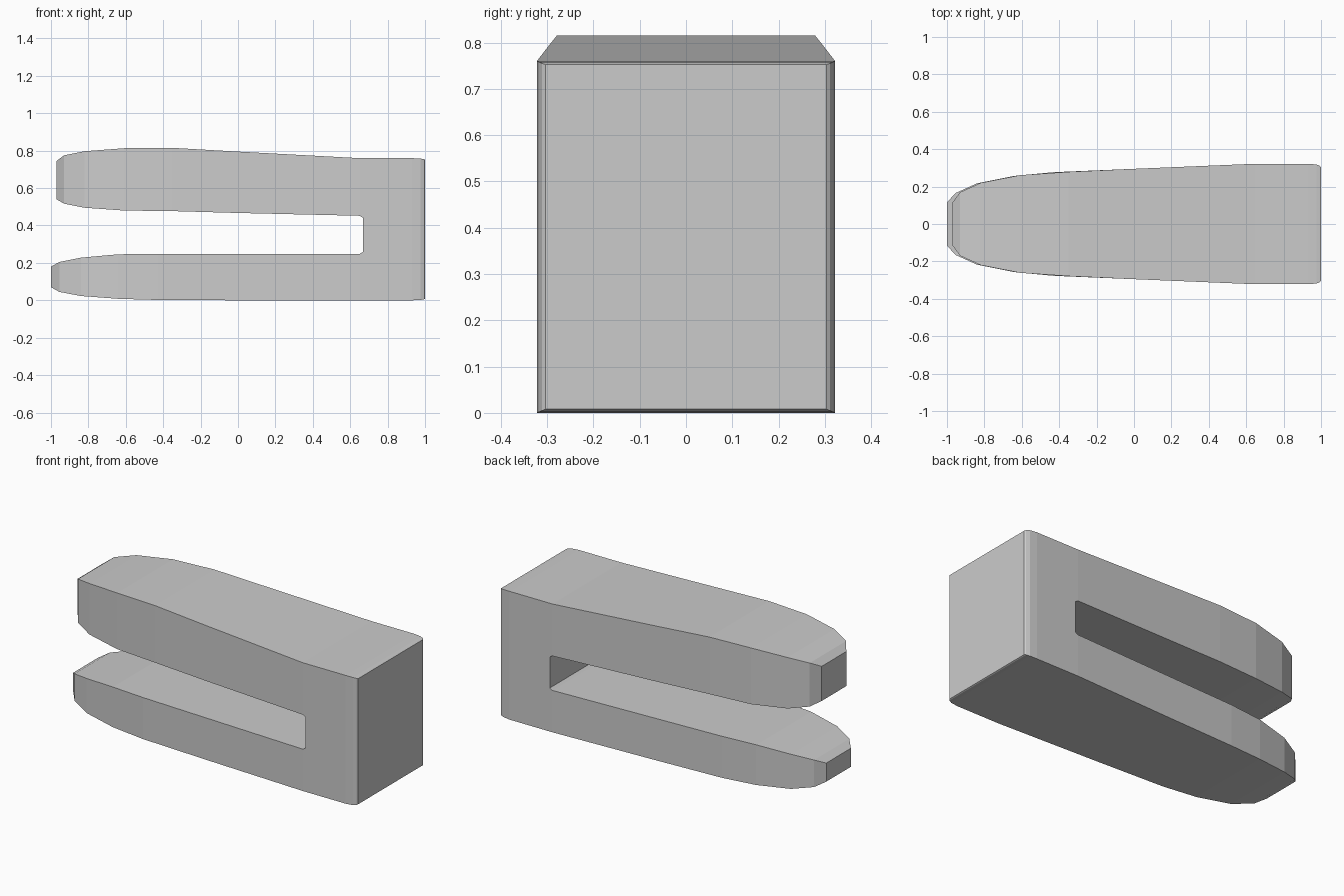
import bpy, bmesh

if "Cube" in bpy.data.objects:
    bpy.data.objects.remove(bpy.data.objects["Cube"])

# Stations along x: (x, half width, bottom z, top z)
LOWER = [(-1, .115, .07, .18), (-.955, .165, .045, .205), (-.84, .217, .023, .228),
         (-.64, .257, .008, .246), (-.43, .277, .002, .248), (0, .295, 0, .248),
         (.65, .322, 0, .248), (.667, .322, 0, .258)]
UPPER = [(-.97, .115, .54, .745), (-.93, .17, .517, .775), (-.82, .22, .495, .797),
         (-.61, .261, .48, .813), (-.35, .279, .477, .815), (0, .295, .467, .795),
         (.65, .322, .452, .76), (.667, .322, .442, .76)]
HEEL = [(.93, .322, 0, .76), (.975, .318, .002, .758),
        (.994, .311, .005, .755), (1, .303, .008, .752)]

bm = bmesh.new()


def ring(x, w, z0, z1):
    return [bm.verts.new(p) for p in
            ((x, -w, z0), (x, w, z0), (x, w, z1), (x, -w, z1))]


def loft(rings):
    for a, b in zip(rings, rings[1:]):
        for i in range(4):
            j = (i + 1) % 4
            bm.faces.new((a[i], a[j], b[j], b[i]))


# Two tapered prongs with flat tips
lo = [ring(*s) for s in LOWER]
up = [ring(*s) for s in UPPER]
for prong in (lo, up):
    loft(prong)
    bm.faces.new(prong[0])

# Solid heel with eased end
heel = [ring(*s) for s in HEEL]
loft(heel)
bm.faces.new(heel[-1])

# Join prongs to heel: slot wall, underside, top, two sides
a, b, h = lo[-1], up[-1], heel[0]
for f in ((a[3], a[2], b[1], b[0]), (a[0], a[1], h[1], h[0]), (b[3], b[2], h[2], h[3]),
          (a[0], a[3], b[0], b[3], h[3], h[0]), (a[1], a[2], b[1], b[2], h[2], h[1])):
    bm.faces.new(f)

bmesh.ops.recalc_face_normals(bm, faces=bm.faces)
mesh = bpy.data.meshes.new("forked_clip")
bm.to_mesh(mesh)
bm.free()
bpy.context.collection.objects.link(bpy.data.objects.new("forked_clip", mesh))
